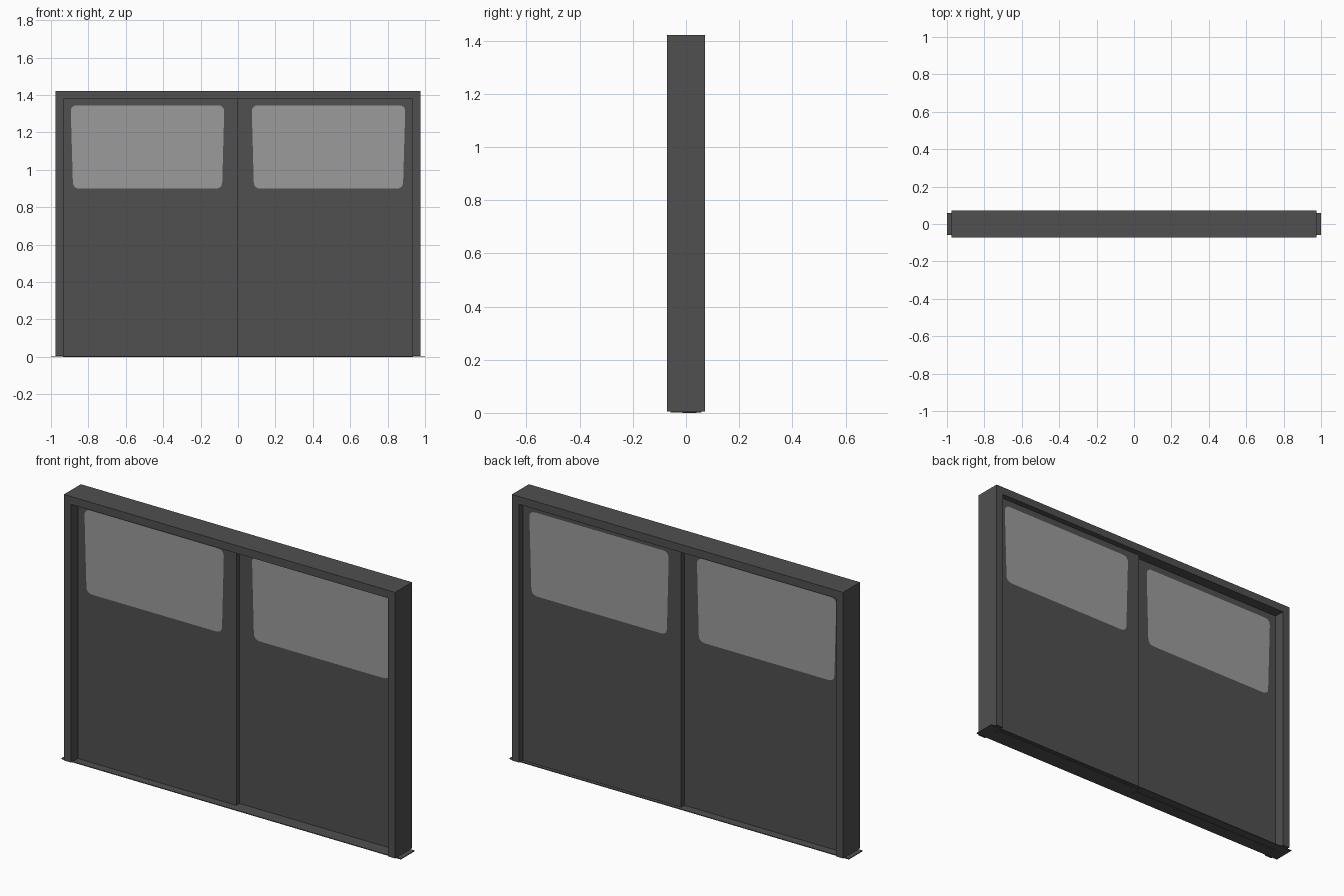
import bpy, bmesh, math
from mathutils import Vector

if "Cube" in bpy.data.objects:
    bpy.data.objects.remove(bpy.data.objects["Cube"])


def material(name, v):
    m = bpy.data.materials.new(name)
    m.diffuse_color = (v, v, v, 1)
    m.use_nodes = True
    m.node_tree.nodes["Principled BSDF"].inputs["Base Color"].default_value = m.diffuse_color
    return m


dark = material("dark grey paint", 0.08)
glass = material("light grey glass", 0.33)


def make_object(name, bm, *mats):
    bmesh.ops.recalc_face_normals(bm, faces=bm.faces[:])
    me = bpy.data.meshes.new(name)
    bm.to_mesh(me)
    bm.free()
    for m in mats:
        me.materials.append(m)
    ob = bpy.data.objects.new(name, me)
    bpy.context.collection.objects.link(ob)
    return ob


def rounded(points, r, steps=5):
    """Round the corners of an x-z outline."""
    out = []
    n = len(points)
    for i in range(n):
        p, a, b = (Vector(points[j % n]) for j in (i, i - 1, i + 1))
        s = p + (a - p).normalized() * r
        e = p + (b - p).normalized() * r
        for k in range(steps + 1):
            t = k / steps
            out.append((1 - t) ** 2 * s + 2 * t * (1 - t) * p + t * t * e)
    return out


def prism(name, outline, y0, y1, mat):
    """Extrude an x-z outline along y."""
    bm = bmesh.new()
    f = bm.faces.new([bm.verts.new((x, y0, z)) for x, z in outline])
    ext = bmesh.ops.extrude_face_region(bm, geom=[f])["geom"]
    vs = [v for v in ext if isinstance(v, bmesh.types.BMVert)]
    bmesh.ops.translate(bm, verts=vs, vec=(0, y1 - y0, 0))
    # extruding keeps the first face as the near cap
    return make_object(name, bm, mat)


def door(name, side, y0, y1):
    """Sliding leaf with a flush window on both faces."""
    bm = bmesh.new()
    outer = [(0, 0), (side * 0.935, 0), (side * 0.935, 1.382), (0, 1.382)]
    window = rounded([(side * 0.085, 0.90), (side * 0.882, 0.90),
                      (side * 0.895, 1.345), (side * 0.073, 1.345)], 0.036)
    rims = []
    for y in (y0, y1):
        edges = []
        loops = []
        for pts in (outer, window):
            vs = [bm.verts.new((p[0], y, p[1])) for p in pts]
            edges += [bm.edges.new((vs[i - 1], vs[i])) for i in range(len(vs))]
            loops.append(vs)
        bmesh.ops.triangle_fill(bm, edges=edges, use_beauty=True,
                                normal=(0, -1, 0))
        pane = bm.faces.get(loops[1]) or bm.faces.new(loops[1])
        pane.material_index = 1
        rims.append(loops[0])
    # edges of the leaf
    a, b = rims
    for i in range(4):
        bm.faces.new((a[i - 1], a[i], b[i], b[i - 1]))
    return make_object(name, bm, dark, glass)


# Surrounding frame: two posts and a header in one piece
W, T, H, B = 0.975, 0.042, 1.422, 0.006
prism("door_frame",
      [(-W, B), (-W, H), (W, H), (W, B), (W - T, B), (W - T, H - T),
       (T - W, H - T), (T - W, B)], -0.071, 0.071, dark)

# Thin threshold plate projecting past the posts
prism("threshold", [(-1, 0.002), (1, 0.002), (1, 0.006), (-1, 0.006)],
      -0.058, 0.058, dark)

# Two leaves on neighbouring tracks
door("left_door", -1, -0.014, 0.013)
door("right_door", 1, 0.013, 0.040)
